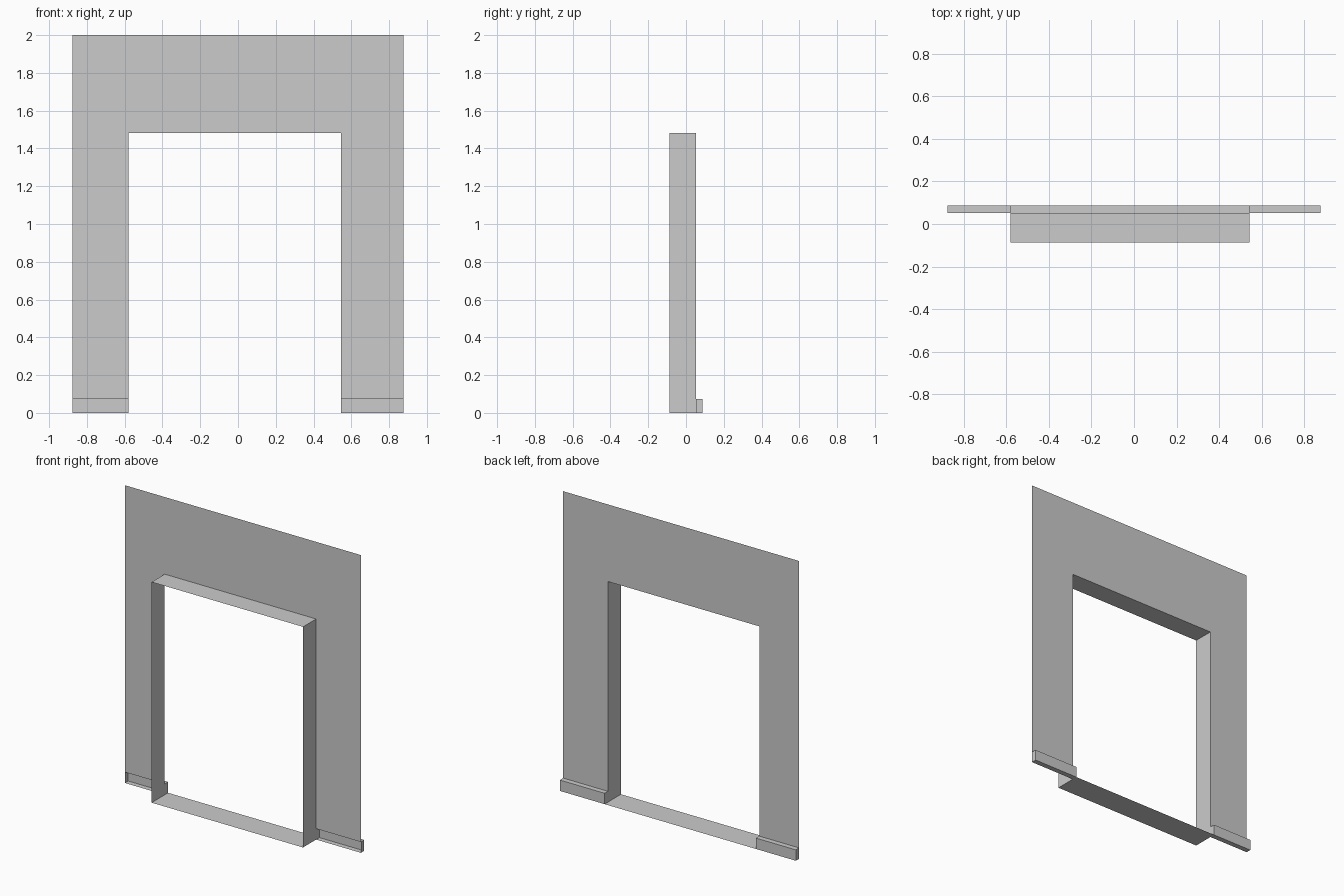
import bpy

if "Cube" in bpy.data.objects:
    bpy.data.objects.remove(bpy.data.objects["Cube"])

# Key dimensions
XO = 0.877                 # outer half width
XL, XR = -0.581, 0.544     # opening sides
ZT, ZO, ZB = 2.0, 1.482, 0.073   # wall top, opening top, skirting top
YF, YW, YB = -0.087, 0.052, 0.087  # reveal front, wall plane, skirting face

plaster = bpy.data.materials.new("plain_grey")
plaster.diffuse_color = (0.6, 0.6, 0.6, 1)
plaster.use_nodes = True
plaster.node_tree.nodes["Principled BSDF"].inputs["Base Color"].default_value = plaster.diffuse_color


def make(name, verts, faces):
    me = bpy.data.meshes.new(name)
    me.from_pydata(verts, [], faces)
    me.materials.append(plaster)
    ob = bpy.data.objects.new(name, me)
    bpy.context.collection.objects.link(ob)
    return ob


# Thin wall sheet around the opening, starting above the skirting
outline = [(-XO, ZB), (XL, ZB), (XL, ZO), (XR, ZO), (XR, ZB),
           (XO, ZB), (XO, ZT), (XL, ZT), (XR, ZT), (-XO, ZT), (-XO, ZO), (XO, ZO)]
make("wall", [(x, YW, z) for x, z in outline],
     [(1, 0, 10, 2), (2, 10, 9, 7), (3, 2, 7, 8), (11, 3, 8, 6), (5, 4, 3, 11)])

# Opening lining: two jambs and the head, facing into the opening
loop = [(XL, 0), (XL, ZO), (XR, ZO), (XR, 0)]
make("opening_reveal",
     [(x, y, z) for y in (YF, YW) for x, z in loop],
     [(i, i + 1, i + 5, i + 4) for i in range(3)])

# Threshold reaching out to the skirting face
make("threshold", [(XL, YF, 0), (XR, YF, 0), (XR, YB, 0), (XL, YB, 0)], [(0, 1, 2, 3)])

# Skirting boards: boxes left open towards the front
for name, a, b in (("left_skirting", -XO, XL), ("right_skirting", XR, XO)):
    make(name,
         [(x, y, z) for x in (a, b) for y in (YW, YB) for z in (0, ZB)],
         [(0, 1, 3, 2), (4, 6, 7, 5), (2, 3, 7, 6), (1, 5, 7, 3), (0, 2, 6, 4)])
